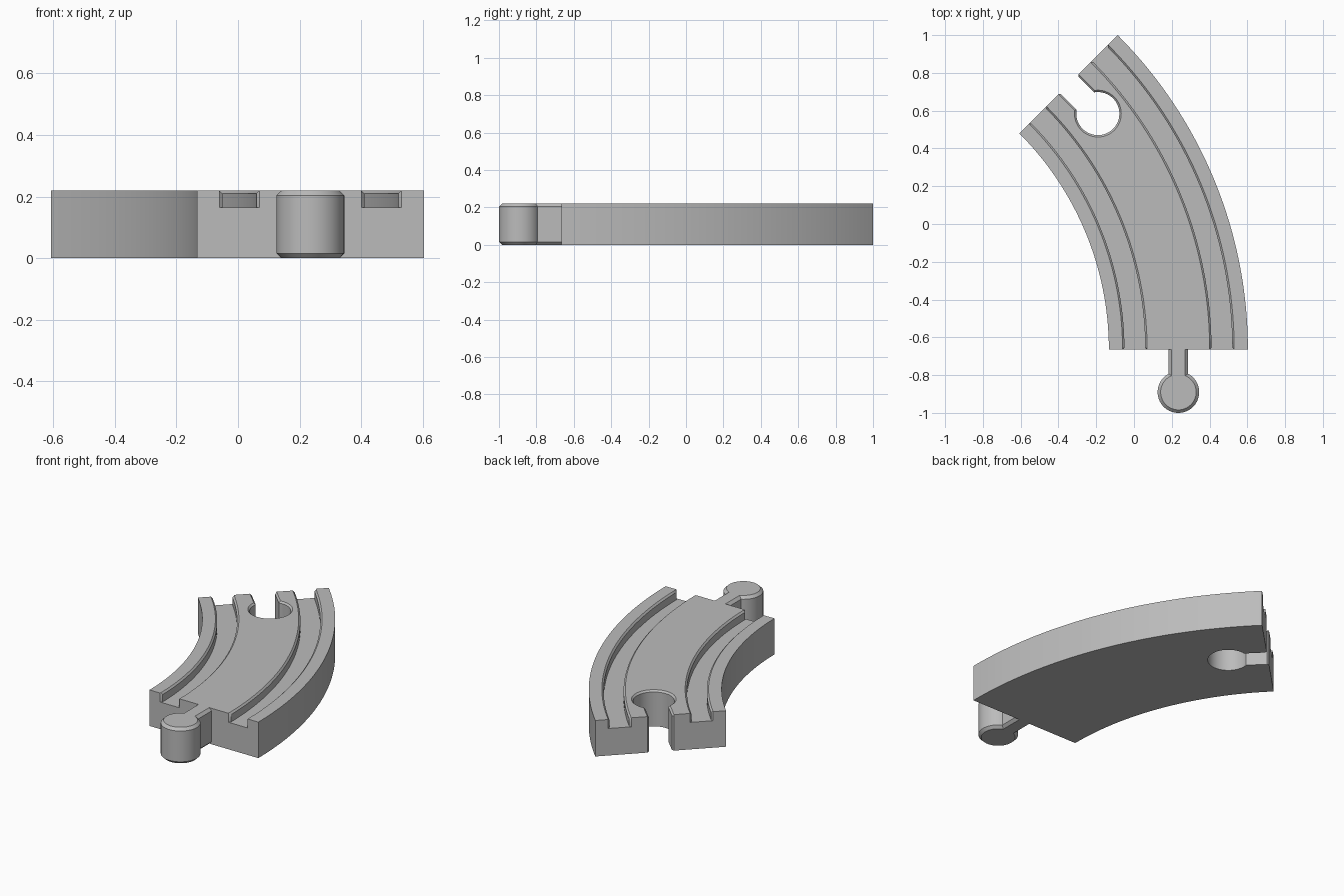
import bpy, bmesh, math
from mathutils import Vector

if "Cube" in bpy.data.objects:
    bpy.data.objects.remove(bpy.data.objects["Cube"])

H = 0.22                      # track thickness
FLOOR = 0.165                 # groove floor height
FRONT = -0.665                # y of the straight front end
CX = -1.752                   # x of the turning centre
R_MID, HALF = 1.987, 0.368    # middle radius and half width
TURN = math.pi / 4
GROOVE, GROOVE_HALF, C = 0.2305, 0.055, 0.01

grey = bpy.data.materials.new("grey plastic")
grey.use_nodes = True
colour = (0.5, 0.5, 0.5, 1)
grey.diffuse_color = colour
grey.node_tree.nodes["Principled BSDF"].inputs["Base Color"].default_value = colour


def loft(name, rings):
    """Skin closed rings of points and cap both ends."""
    bm = bmesh.new()
    loops = [[bm.verts.new(p) for p in ring] for ring in rings]
    for a, b in zip(loops, loops[1:]):
        for i in range(len(a)):
            j = (i + 1) % len(a)
            bm.faces.new((a[i], a[j], b[j], b[i]))
    bm.faces.new(loops[0])
    bm.faces.new(loops[-1])
    bmesh.ops.recalc_face_normals(bm, faces=bm.faces)
    mesh = bpy.data.meshes.new(name)
    bm.to_mesh(mesh)
    bm.free()
    mesh.materials.append(grey)
    obj = bpy.data.objects.new(name, mesh)
    bpy.context.collection.objects.link(obj)
    return obj


def activate(obj):
    bpy.ops.object.select_all(action="DESELECT")
    obj.select_set(True)
    bpy.context.view_layer.objects.active = obj


def track_section(angle, flare):
    """Track cross-section with two chamfered grooves, at one angle of the turn."""
    pts = [(-HALF, 0), (HALF, 0), (HALF, H)]
    wide, wall = GROOVE_HALF + C, GROOVE_HALF + flare
    for mid in (GROOVE, -GROOVE):
        pts += [(mid + wide, H), (mid + wall, H - C), (mid + wall, FLOOR),
                (mid - wall, FLOOR), (mid - wall, H - C), (mid - wide, H)]
    pts.append((-HALF, H))
    ca, sa = math.cos(angle), math.sin(angle)
    return [(CX + (R_MID + u) * ca, FRONT + (R_MID + u) * sa, z) for u, z in pts]


def keyhole(centre, out, z, r, w, d, neck):
    """Round head with a neck running along out; d widens the outline."""
    side = Vector((out.y, -out.x))
    start = math.asin((w + d) / (r + d))
    n = 56
    arc = [start + (2 * math.pi - 2 * start) * i / n for i in range(n + 1)]
    pts = [(u + d, v) for u, v in reversed(neck)]
    pts += [((r + d) * math.sin(a), (r + d) * math.cos(a)) for a in arc]
    pts += [(-u - d, v) for u, v in neck]
    return [(*(centre + side * u + out * v), z) for u, v in pts]


# Curved track body, grooves flaring at both ends
edge = C / R_MID
steps = 32
angles = [edge + (TURN - 2 * edge) * i / steps for i in range(steps + 1)]
sections = [track_section(0, C)]
sections += [track_section(a, 0) for a in angles]
sections.append(track_section(TURN, C))
track = loft("curved_track", sections)

# Socket cut through the far end, with a chamfered upper rim and mouth
out = Vector((-math.sin(TURN), math.cos(TURN)))
end = Vector((CX + R_MID * math.cos(TURN), FRONT + R_MID * math.sin(TURN)))
depth, r, w = 0.22, 0.114, 0.065
rings = []
for z, d in ((-0.05, 0), (H - C, 0), (H, C), (H + 0.05, C)):
    mouth = w + C - d
    neck = [(w, depth - C), (mouth, depth), (mouth, depth + 0.1)]
    rings.append(keyhole(end - out * depth, out, z, r, w, d, neck))
cutter = loft("socket_cutter", rings)
cutter.hide_render = True
cut = track.modifiers.new("socket", "BOOLEAN")
cut.operation = "DIFFERENCE"
cut.solver = "EXACT"
cut.object = cutter
activate(track)
bpy.ops.object.modifier_apply(modifier=cut.name)
bpy.data.objects.remove(cutter)

# Connector peg and neck on the front end, chamfered above and below
reach, bevel = 0.225, 0.016
peg_centre = Vector((CX + R_MID, FRONT - reach))
levels = ((0, -bevel), (bevel, 0), (H - bevel, 0), (H, -bevel))
peg = loft("connector_peg", [
    keyhole(peg_centre, Vector((0, 1)), z, 0.11, 0.052, d, [(0.052, reach)])
    for z, d in levels])

for obj in (track, peg):
    activate(obj)
    bpy.ops.object.shade_smooth_by_angle(angle=math.radians(30))
